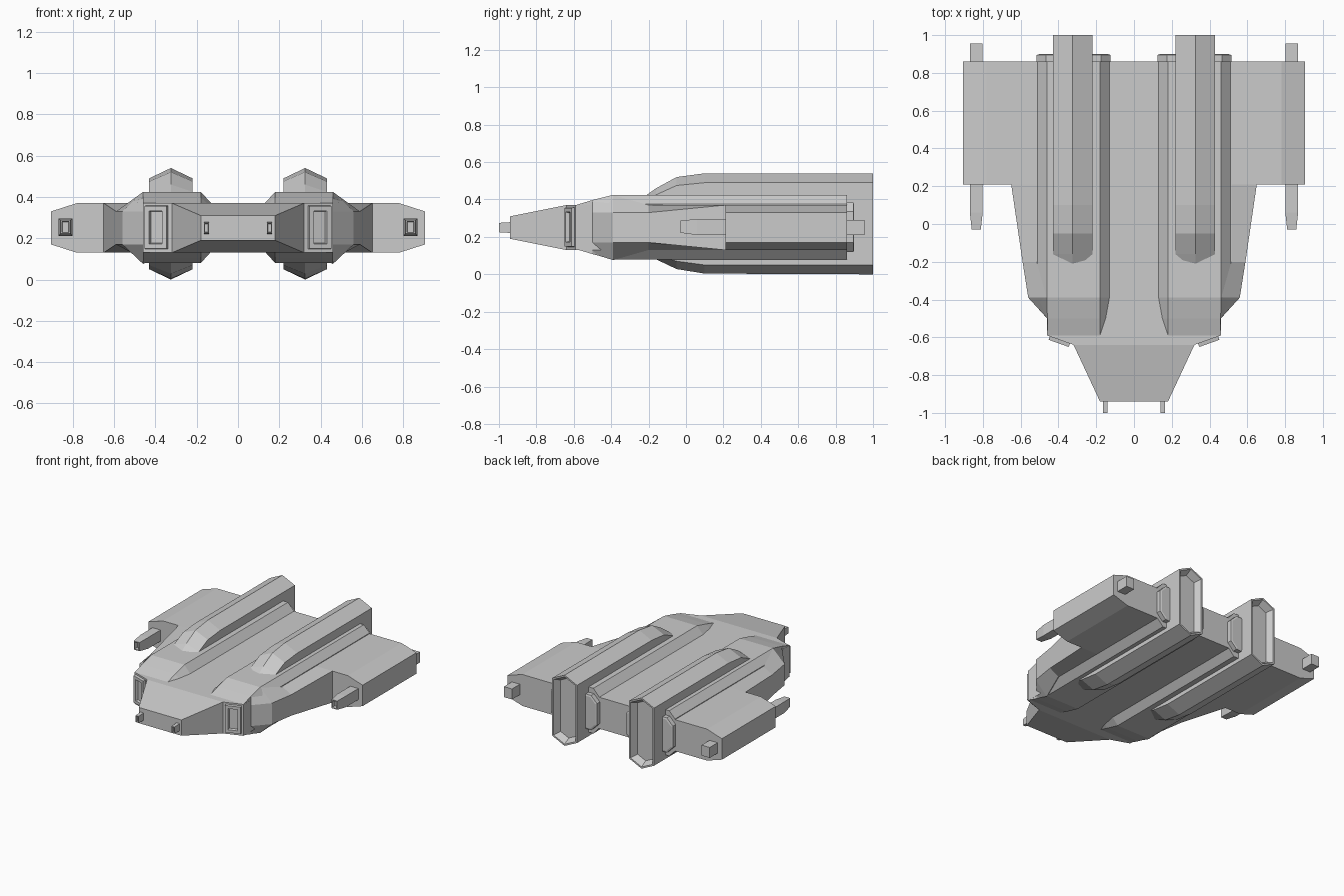
import bpy, bmesh
from mathutils import Matrix
from math import atan2

if "Cube" in bpy.data.objects:
    bpy.data.objects.remove(bpy.data.objects["Cube"])


def loft(name, sections, recess=None, matrix=None, mirror=True):
    """Skin (y, [(x, z), ...]) sections; recess = (cap index, [(thickness, depth), ...])."""
    bm = bmesh.new()
    rings = [[bm.verts.new((x, y, z)) for x, z in pts] for y, pts in sections]
    n = len(rings[0])
    for a, b in zip(rings, rings[1:]):
        for i in range(n):
            j = (i + 1) % n
            bm.faces.new((a[i], a[j], b[j], b[i]))
    caps = [bm.faces.new(rings[0]), bm.faces.new(rings[-1])]
    bmesh.ops.recalc_face_normals(bm, faces=bm.faces[:])
    if recess:
        for thickness, depth in recess[1]:
            bmesh.ops.inset_region(bm, faces=[caps[recess[0]]], thickness=thickness,
                                   depth=depth, use_even_offset=True)
    if matrix:
        bm.transform(matrix)
    mesh = bpy.data.meshes.new(name)
    bm.to_mesh(mesh)
    bm.free()
    ob = bpy.data.objects.new(name, mesh)
    bpy.context.collection.objects.link(ob)
    if mirror:
        ob.modifiers.new("mirror", 'MIRROR').use_mirror_merge = False
    return ob


def rect(cx, hw, z0, z1):
    return [(cx - hw, z0), (cx - hw, z1), (cx + hw, z1), (cx + hw, z0)]


def octagon(x0, x1, z0, z1, c):
    return [(x0, z0 + c), (x0, z1 - c), (x0 + c, z1), (x1 - c, z1),
            (x1, z1 - c), (x1, z0 + c), (x1 - c, z0), (x0 + c, z0)]


def flip(half, mid=0.2525):
    """Close an upper half-section with its reflection below the mid height."""
    return half + [(x, 2 * mid - z) for x, z in reversed(half)]


# Central hull with tapered nose
loft("central_hull", [(-0.94, rect(0, 0.18, 0.19, 0.31)),
                      (-0.64, rect(0, 0.32, 0.13, 0.37)),
                      (-0.59, rect(0, 0.46, 0.13, 0.37)),
                      (-0.50, rect(0, 0.46, 0.13, 0.37)),
                      (0.86, rect(0, 0.46, 0.13, 0.37))], mirror=False)

# Raised twin pods with chamfered edges
loft("pod", [(-0.59, flip([(0.17, 0.36), (0.18, 0.37), (0.459, 0.37), (0.46, 0.33)])),
             (-0.50, flip([(0.15, 0.37), (0.18, 0.397), (0.459, 0.397), (0.46, 0.33)])),
             (-0.39, flip([(0.13, 0.37), (0.18, 0.425), (0.46, 0.425), (0.51, 0.375)])),
             (0.86, flip([(0.13, 0.37), (0.18, 0.425), (0.46, 0.425), (0.51, 0.375)]))])

# Flared shoulders running back to the wings
loft("shoulder", [(-0.50, flip([(0.45, 0.39), (0.459, 0.39), (0.46, 0.33)], 0.25)),
                  (-0.39, flip([(0.45, 0.42), (0.46, 0.424), (0.56, 0.33)], 0.25)),
                  (-0.20, flip([(0.45, 0.37), (0.515, 0.37), (0.59, 0.33)], 0.25)),
                  (0.21, flip([(0.45, 0.37), (0.515, 0.37), (0.65, 0.37)], 0.25)),
                  (0.30, flip([(0.45, 0.37), (0.515, 0.37), (0.65, 0.37)], 0.25))])

# Wings
wing = flip([(0.42, 0.37), (0.78, 0.37), (0.905, 0.33)], 0.25)
loft("wing", [(0.21, wing), (0.86, wing)])


# Tall engine fins with hollow exhausts
def fin_section(ridge, edge, low_edge, low_ridge, w=0.105, c=0.325):
    return [(c - w, edge), (c, ridge), (c + w, edge),
            (c + w, low_edge), (c, low_ridge), (c - w, low_edge)]


loft("engine_fin", [(-0.21, fin_section(0.425, 0.405, 0.13, 0.11)),
                    (-0.16, fin_section(0.46, 0.425, 0.105, 0.08)),
                    (-0.05, fin_section(0.52, 0.475, 0.07, 0.028)),
                    (0.10, fin_section(0.54, 0.49, 0.05, 0.004)),
                    (1.00, fin_section(0.54, 0.49, 0.05, 0.0))],
     recess=(1, [(0.012, 0), (0.025, -0.05)]))

# Rear thruster plates beside the fins
plate = octagon(0.125, 0.515, 0.12, 0.385, 0.05)
loft("thruster_plate", [(0.85, plate), (0.895, plate)], recess=(1, [(0.012, 0.004)]))

# Slanted intakes on the pod fronts
turn = Matrix.Translation((0.393, -0.615, 0.25)) @ Matrix.Rotation(atan2(0.05, 0.14), 4, 'Z')
loft("intake", [(-0.018, rect(0, 0.056, -0.10, 0.105)), (0.05, rect(0, 0.06, -0.11, 0.115))],
     recess=(0, [(0.022, 0), (0.006, -0.025)]), matrix=turn)

# Wing-tip guns and their rear housings
loft("wing_gun", [(-0.03, rect(0.835, 0.024, 0.222, 0.288)),
                  (0.06, rect(0.835, 0.034, 0.21, 0.295)),
                  (0.25, rect(0.835, 0.034, 0.21, 0.295))],
     recess=(0, [(0.007, 0), (0.002, -0.03)]))
loft("gun_housing", [(0.82, rect(0.835, 0.034, 0.21, 0.29)),
                     (0.955, rect(0.835, 0.034, 0.21, 0.29))])

# Nose guns
loft("nose_gun", [(-1.0, rect(0.152, 0.012, 0.225, 0.275)),
                  (-0.92, rect(0.152, 0.013, 0.22, 0.28))],
     recess=(0, [(0.004, 0), (0.001, -0.015)]))
